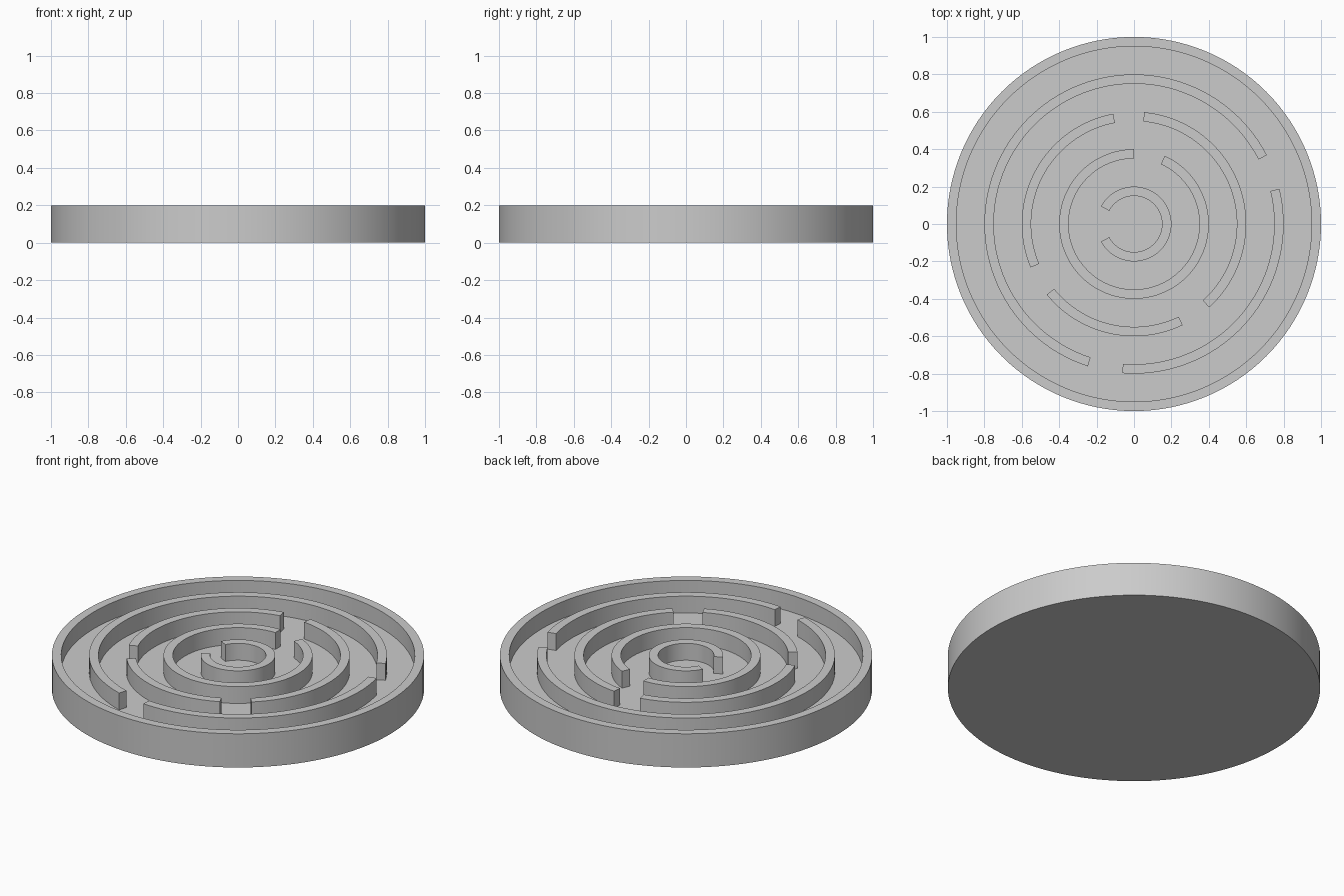
import bpy, bmesh
from math import radians, cos, sin, ceil

if "Cube" in bpy.data.objects:
    bpy.data.objects.remove(bpy.data.objects["Cube"])

FLOOR, TOP, WALL = 0.1, 0.2, 0.05


def finish(bm, name):
    bmesh.ops.remove_doubles(bm, verts=bm.verts, dist=1e-5)
    bmesh.ops.recalc_face_normals(bm, faces=bm.faces)
    mesh = bpy.data.meshes.new(name)
    bm.to_mesh(mesh)
    bm.free()
    obj = bpy.data.objects.new(name, mesh)
    bpy.context.collection.objects.link(obj)
    bpy.ops.object.select_all(action='DESELECT')
    obj.select_set(True)
    bpy.context.view_layer.objects.active = obj
    bpy.ops.object.shade_smooth_by_angle(angle=radians(30))
    return obj


def lathe(name, profile, steps=128):
    """Spin an (r, z) outline all the way round z."""
    bm = bmesh.new()
    verts = [bm.verts.new((r, 0, z)) for r, z in profile]
    edges = [bm.edges.new(pair) for pair in zip(verts, verts[1:])]
    bmesh.ops.spin(bm, geom=verts + edges, cent=(0, 0, 0), axis=(0, 0, 1),
                   angle=radians(360), steps=steps, use_merge=False)
    return finish(bm, name)


def arc_wall(name, r_out, start, end):
    """Curved wall with square ends, from start to end in degrees."""
    bm = bmesh.new()
    section = [(r_out - WALL, FLOOR), (r_out, FLOOR), (r_out, TOP), (r_out - WALL, TOP)]
    n = ceil((end - start) / 3)
    rows = []
    for i in range(n + 1):
        a = radians(start + (end - start) * i / n)
        rows.append([bm.verts.new((r * cos(a), r * sin(a), z)) for r, z in section])
    for p, q in zip(rows, rows[1:]):
        for k in range(4):
            j = (k + 1) % 4
            bm.faces.new((p[k], p[j], q[j], q[k]))
    bm.faces.new(rows[0])
    bm.faces.new(rows[-1])
    return finish(bm, name)


# Round tray with outer rim
lathe("tray", [(0, 0), (1, 0), (1, TOP), (1 - WALL, TOP), (1 - WALL, FLOOR), (0, FLOOR)])

# Concentric maze walls: outer radius and the arcs between the gaps
rings = {
    0.8: [(27.4, 252), (265.5, 373.6)],
    0.6: [(-48, 84.8), (100.7, 202.8), (219, 295.7)],
    0.4: [(90, 425.8)],
    0.2: [(-152, 152)],
}
for r_out, arcs in rings.items():
    for i, (start, end) in enumerate(arcs, 1):
        arc_wall(f"maze_wall_{int(r_out * 10)}_{i}", r_out, start, end)
